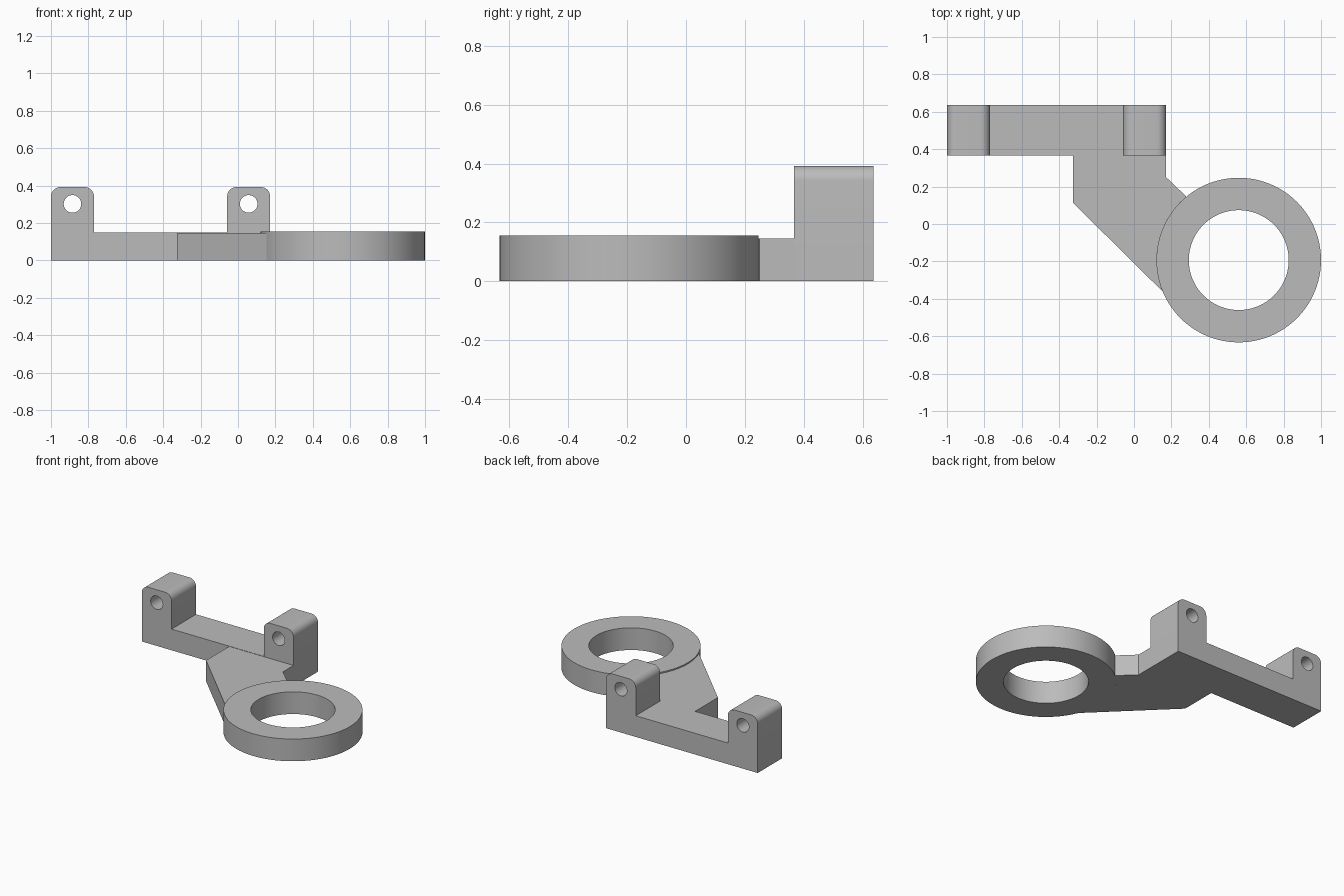
import bpy, bmesh
from math import cos, sin, radians
from mathutils import Vector

cube = bpy.data.objects.get("Cube")
if cube:
    bpy.data.objects.remove(cube, do_unlink=True)

grey = bpy.data.materials.new("plain_grey")
grey.use_nodes = True
colour = (0.5, 0.5, 0.5, 1)
grey.diffuse_color = colour
grey.node_tree.nodes["Principled BSDF"].inputs["Base Color"].default_value = colour


def arc(cx, cy, r, start, end, steps):
    """Points along an arc, both ends included."""
    angles = [radians(start + (end - start) * i / steps) for i in range(steps + 1)]
    return [(cx + r * cos(a), cy + r * sin(a)) for a in angles]


def circle(cx, cy, r, sides):
    return arc(cx, cy, r, 0, 360, sides)[:-1]


def extrude_profile(name, loops, place, offset):
    """Fill an outline with holes and extrude it into a solid."""
    bm = bmesh.new()
    for loop in loops:
        verts = [bm.verts.new(place(*p)) for p in loop]
        for a, b in zip(verts, verts[1:] + verts[:1]):
            bm.edges.new((a, b))
    bmesh.ops.triangle_fill(bm, edges=bm.edges[:], use_beauty=True)
    result = bmesh.ops.extrude_face_region(bm, geom=bm.faces[:], use_keep_orig=True)
    moved = [g for g in result["geom"] if isinstance(g, bmesh.types.BMVert)]
    bmesh.ops.translate(bm, verts=moved, vec=Vector(offset))
    bmesh.ops.recalc_face_normals(bm, faces=bm.faces[:])
    mesh = bpy.data.meshes.new(name)
    bm.to_mesh(mesh)
    bm.free()
    mesh.materials.append(grey)
    obj = bpy.data.objects.new(name, mesh)
    bpy.context.collection.objects.link(obj)
    bpy.ops.object.select_all(action="DESELECT")
    obj.select_set(True)
    bpy.context.view_layer.objects.active = obj
    bpy.ops.object.shade_smooth_by_angle(angle=radians(30))
    return obj


def lug_top(x0, x1, top, r):
    """Rounded top of a lug, from its right corner to its left."""
    return (arc(x1 - r, top - r, r, 0, 90, 8)
            + arc(x0 + r, top - r, r, 90, 180, 8))


# Mounting bar with two drilled lugs
bar_top, lug_height, fillet = 0.148, 0.392, 0.05
bar = [(-1, 0), (0.172, 0)]
bar += lug_top(-0.058, 0.172, lug_height, fillet)
bar += [(-0.058, bar_top), (-0.77, bar_top)]
bar += lug_top(-1, -0.77, lug_height, fillet)
holes = [circle(x, 0.302, 0.047, 32) for x in (-0.885, 0.057)]
extrude_profile("mounting_bar", [bar] + holes,
                lambda x, z: (x, 0.367, z), (0, 0.27, 0))

# Ring
ring_x, ring_y, ring_r = 0.56, -0.193, 0.44
extrude_profile("ring", [circle(ring_x, ring_y, ring_r, 96),
                         circle(ring_x, ring_y, 0.267, 96)],
                lambda x, y: (x, y, 0), (0, 0, 0.155))

# Arm joining bar and ring, ending along the ring's rim
arm = [(-0.325, 0.112), (-0.325, 0.367), (0.172, 0.367), (0.172, 0.25)]
arm += arc(ring_x, ring_y, ring_r, 129.5, 202.5, 24)
extrude_profile("arm", [arm], lambda x, y: (x, y, 0), (0, 0, 0.146))
